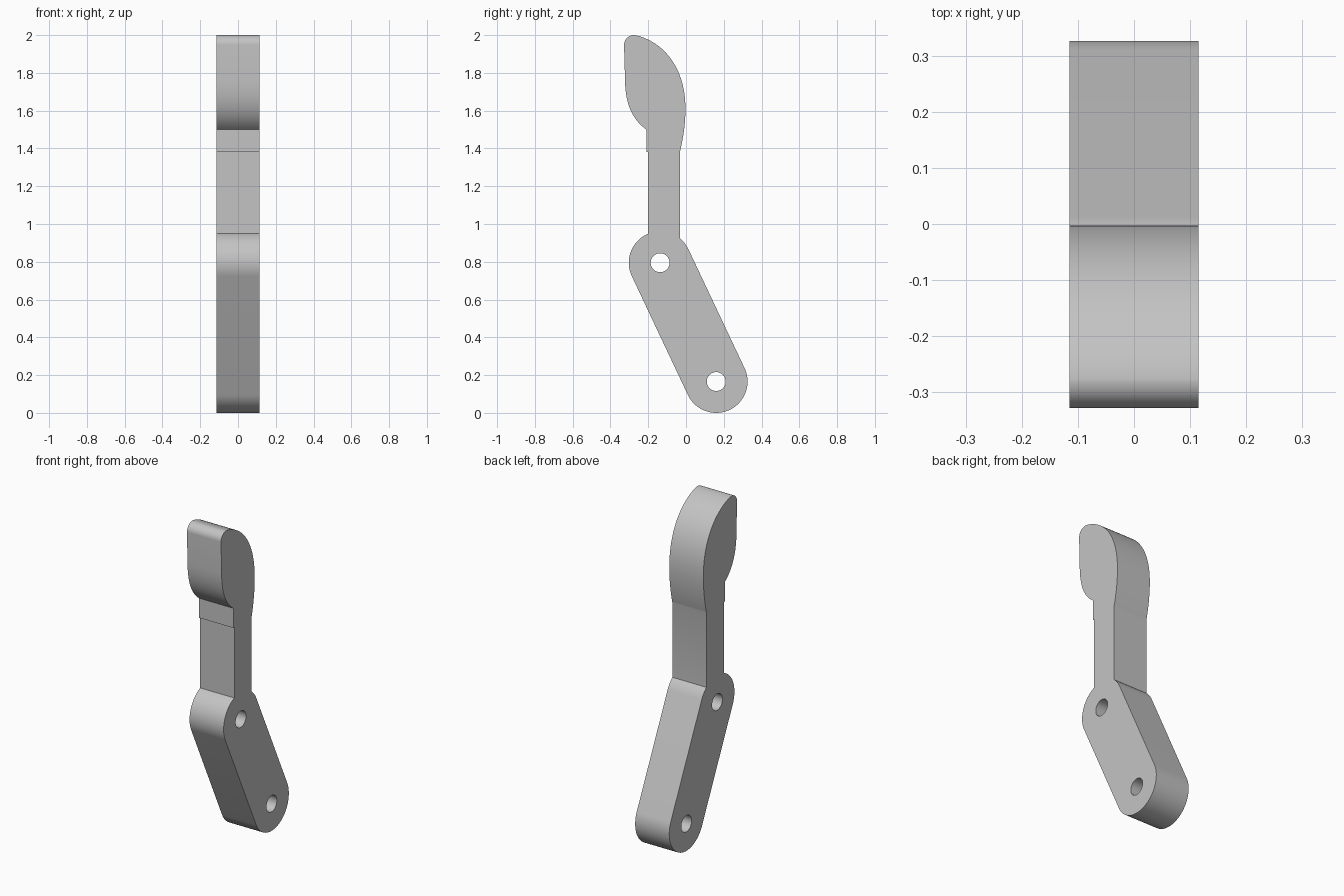
import bpy
import math
from mathutils import Vector
from mathutils.geometry import interpolate_bezier

cube = bpy.data.objects.get("Cube")
if cube:
    bpy.data.objects.remove(cube, do_unlink=True)

HALF_WIDTH = 0.115
ARM_RADIUS = 0.166
HOLE_RADIUS = 0.05
NECK_FRONT, NECK_BACK = -0.2, -0.033
LOWER = Vector((0.16, ARM_RADIUS))
UPPER = Vector((-0.137, 0.795))


def arc(center, radius, start, end, steps):
    """Points on an arc, angles in radians."""
    return [center + radius * Vector((math.cos(a), math.sin(a)))
            for a in (start + (end - start) * i / steps for i in range(steps + 1))]


def bezier(a, b, c, d, steps=24):
    return [p.to_2d() for p in interpolate_bezier(*(Vector(p).to_3d() for p in (a, b, c, d)), steps)]


# Angles where the straight arm sides and the neck meet the round ends
axis = UPPER - LOWER
side = math.atan2(axis.y, axis.x) - math.pi / 2
neck_front_angle = math.acos((NECK_FRONT - UPPER.x) / ARM_RADIUS)
neck_back_angle = math.acos((NECK_BACK - UPPER.x) / ARM_RADIUS)

# Side profile (y, z), clockwise from the back of the lower round end
outline = arc(LOWER, ARM_RADIUS, side, side - math.pi, 40)
outline += arc(UPPER, ARM_RADIUS, side + math.pi, neck_front_angle, 24)
# Neck with a small step on the front
outline += [Vector(p) for p in ((NECK_FRONT, 1.38), (-0.21, 1.38))]
# Paddle head: front bulge, rounded tip, curved back
outline += bezier((-0.21, 1.5), (-0.28, 1.55), (-0.323, 1.63), (-0.323, 1.77))
outline += arc(Vector((-0.276, 1.948)), 0.052, math.pi, math.pi / 2, 12)
outline += bezier((-0.27, 2.0), (-0.13, 1.97), (-0.003, 1.84), (-0.003, 1.61))[1:]
outline += bezier((-0.003, 1.61), (-0.003, 1.53), (-0.015, 1.45), (NECK_BACK, 1.38))[1:]
# Back of the neck down to the arm
outline += arc(UPPER, ARM_RADIUS, neck_back_angle, side, 8)

# Pivot holes
holes = [arc(c, HOLE_RADIUS, 0, math.tau, 40)[:-1] for c in (LOWER, UPPER)]

# Extruded plate
curve = bpy.data.curves.new("lever_profile", "CURVE")
curve.dimensions = "2D"
curve.fill_mode = "BOTH"
curve.extrude = HALF_WIDTH
for loop in [outline] + holes:
    spline = curve.splines.new("POLY")
    spline.points.add(len(loop) - 1)
    for point, p in zip(spline.points, loop):
        point.co = (p.x, p.y, 0, 1)
    spline.use_cyclic_u = True

lever = bpy.data.objects.new("lever_arm", curve)
bpy.context.collection.objects.link(lever)
# Stand the profile upright in the side plane
lever.rotation_euler = (math.pi / 2, 0, math.pi / 2)

grey = bpy.data.materials.new("light_grey")
grey.use_nodes = True
color = (0.55, 0.55, 0.55, 1)
grey.diffuse_color = color
grey.node_tree.nodes["Principled BSDF"].inputs["Base Color"].default_value = color
curve.materials.append(grey)

bpy.ops.object.select_all(action="DESELECT")
lever.select_set(True)
bpy.context.view_layer.objects.active = lever
bpy.ops.object.convert(target="MESH")
bpy.ops.object.transform_apply(location=False, rotation=True, scale=False)

# Merge the caps with the walls, then smooth the round walls only
bpy.ops.object.mode_set(mode="EDIT")
bpy.ops.mesh.select_all(action="SELECT")
bpy.ops.mesh.remove_doubles(threshold=0.0002)
bpy.ops.mesh.normals_make_consistent(inside=False)
bpy.ops.object.mode_set(mode="OBJECT")
bpy.ops.object.shade_smooth_by_angle(angle=math.radians(25))
